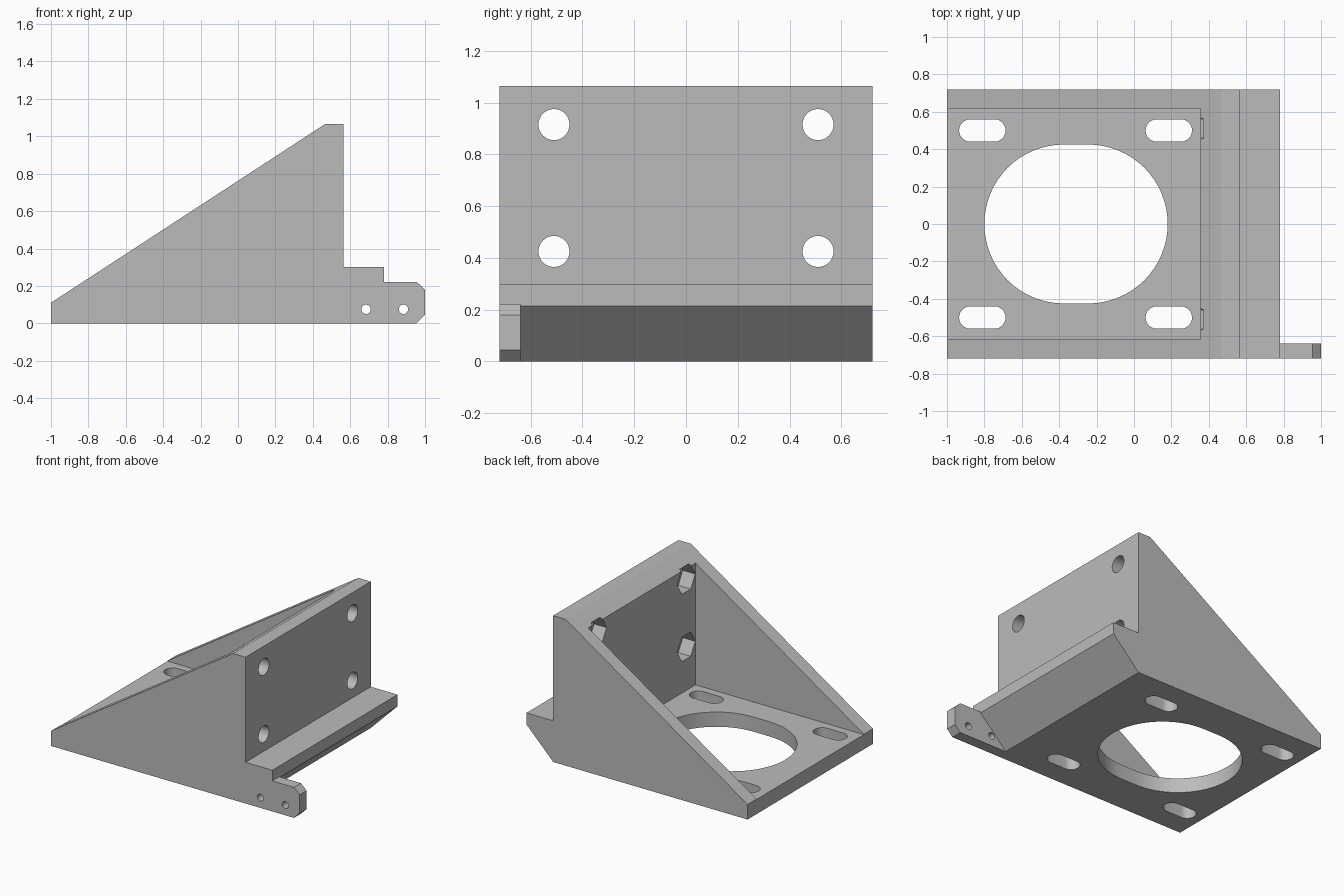
import bpy, bmesh, math
from mathutils import Vector

cube = bpy.data.objects.get("Cube")
if cube:
    bpy.data.objects.remove(cube, do_unlink=True)

grey = bpy.data.materials.new("plain_grey")
grey.use_nodes = True
grey.diffuse_color = (0.5, 0.5, 0.5, 1)
grey.node_tree.nodes["Principled BSDF"].inputs["Base Color"].default_value = (0.5, 0.5, 0.5, 1)


def prism(name, outline, axis, start, end):
    """Extrude a 2D outline along an axis (outline uses the other two, in order)."""
    def place(p, d):
        co = list(p)
        co.insert("xyz".index(axis), d)
        return Vector(co)
    bm = bmesh.new()
    face = bm.faces.new([bm.verts.new(place(p, start)) for p in outline])
    ext = bmesh.ops.extrude_face_region(bm, geom=[face])
    verts = [v for v in ext["geom"] if isinstance(v, bmesh.types.BMVert)]
    bmesh.ops.translate(bm, vec=place((0, 0), end - start), verts=verts)
    bmesh.ops.recalc_face_normals(bm, faces=bm.faces)
    mesh = bpy.data.meshes.new(name)
    bm.to_mesh(mesh)
    bm.free()
    mesh.materials.append(grey)
    obj = bpy.data.objects.new(name, mesh)
    bpy.context.collection.objects.link(obj)
    return obj


def ring(cx, cy, r, n):
    return [(cx + r * math.cos(2 * math.pi * i / n), cy + r * math.sin(2 * math.pi * i / n))
            for i in range(n)]


def slot(x0, x1, cy, r, n=32):
    """Rounded slot outline spanning x0 to x1."""
    pts = []
    for cx, a0 in ((x1 - r, -math.pi / 2), (x0 + r, math.pi / 2)):
        for i in range(n + 1):
            a = a0 + math.pi * i / n
            pts.append((cx + r * math.cos(a), cy + r * math.sin(a)))
    return pts


def combine(target, tool, operation="DIFFERENCE"):
    mod = target.modifiers.new("join_or_cut", "BOOLEAN")
    mod.operation, mod.solver, mod.object = operation, "EXACT", tool
    bpy.context.view_layer.objects.active = target
    bpy.ops.object.modifier_apply(modifier=mod.name)
    bpy.data.objects.remove(tool, do_unlink=True)


# Wedge body with ledge and sloping underside
W = 0.72
bracket = prism("angle_bracket", [
    (-1, 0), (0.565, 0), (0.78, 0.215), (0.78, 0.3), (0.565, 0.3),
    (0.565, 1.065), (0.465, 1.065), (-1, 0.11)], "y", -W, W)

# Open cavity between the two side walls
combine(bracket, prism("cavity", [(-1.2, 0.107), (0.355, 0.107), (0.355, 1.3), (-1.2, 1.3)],
                       "y", -0.617, 0.617))

# Chamfered side tab
combine(bracket, prism("side_tab", [
    (0.5, 0), (0.955, 0), (1, 0.045), (1, 0.18), (0.955, 0.222), (0.7, 0.222), (0.5, 0.1)],
    "y", -W, -0.64), "UNION")
for x in (0.685, 0.885):
    combine(bracket, prism("tab_hole", ring(x, 0.075, 0.025, 24), "y", -0.8, -0.6))

# Large opening and four mounting slots in the base
combine(bracket, prism("base_opening", slot(-0.8, 0.18, 0, 0.425), "z", -0.1, 0.2))
for y in (-0.5, 0.5):
    for x in (-0.935, 0.062):
        combine(bracket, prism("base_slot", slot(x, x + 0.248, y, 0.06, 16), "z", -0.1, 0.2))

# Bolt holes with hexagonal nut pockets in the upright wall
for y in (-0.51, 0.51):
    for z in (0.425, 0.915):
        combine(bracket, prism("bolt_hole", ring(y, z, 0.06, 32), "x", 0.3, 0.7))
        combine(bracket, prism("nut_pocket", ring(y, z, 0.103, 6), "x", 0.3, 0.455))

# Smooth the round holes, keep the edges crisp
bpy.ops.object.select_all(action="DESELECT")
bracket.select_set(True)
bpy.context.view_layer.objects.active = bracket
bpy.ops.object.shade_smooth_by_angle(angle=math.radians(30))
